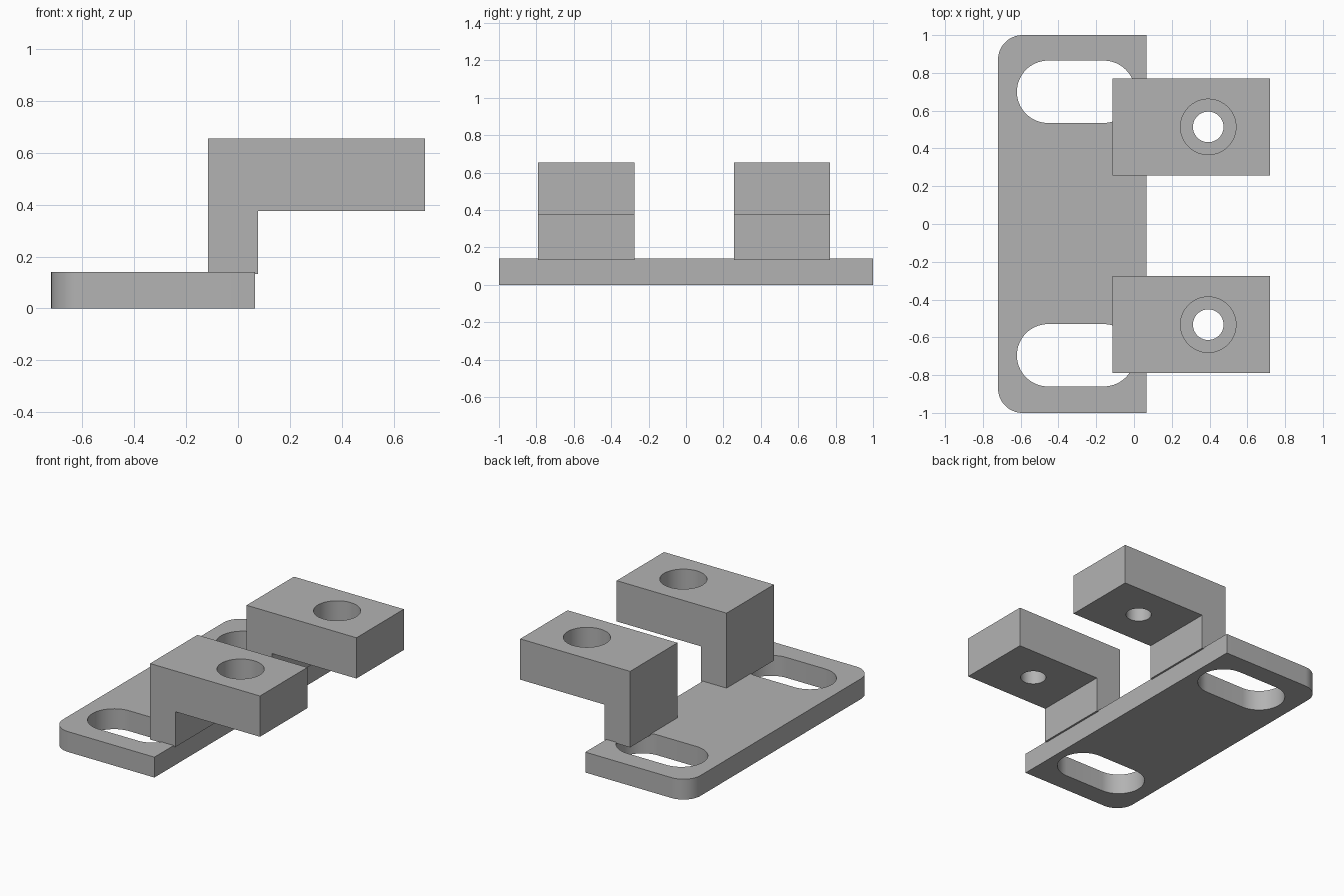
import bpy, bmesh, math

cube = bpy.data.objects.get("Cube")
if cube:
    bpy.data.objects.remove(cube, do_unlink=True)

grey = bpy.data.materials.new("plain_grey")
grey.use_nodes = True
grey.diffuse_color = (0.45, 0.45, 0.45, 1)
grey.node_tree.nodes["Principled BSDF"].inputs["Base Color"].default_value = (0.45, 0.45, 0.45, 1)


def arc(cx, cy, r, start, end, steps):
    """Points along an arc, angles in degrees."""
    angles = [math.radians(start + (end - start) * i / steps) for i in range(steps + 1)]
    return [(cx + r * math.cos(a), cy + r * math.sin(a)) for a in angles]


def prism(name, outline, low, high, axis="z"):
    """Extrude an outline along z, or an x-z outline along y."""
    place = (lambda p, h: (p[0], p[1], h)) if axis == "z" else (lambda p, h: (p[0], h, p[1]))
    bm = bmesh.new()
    base = bm.faces.new([bm.verts.new(place(p, low)) for p in outline])
    moved = bmesh.ops.extrude_face_region(bm, geom=[base])["geom"]
    shift = (0, 0, high - low) if axis == "z" else (0, high - low, 0)
    bmesh.ops.translate(bm, vec=shift, verts=[v for v in moved if isinstance(v, bmesh.types.BMVert)])
    bmesh.ops.recalc_face_normals(bm, faces=bm.faces)
    mesh = bpy.data.meshes.new(name)
    bm.to_mesh(mesh)
    bm.free()
    mesh.materials.append(grey)
    obj = bpy.data.objects.new(name, mesh)
    bpy.context.collection.objects.link(obj)
    return obj


def finish(obj, cutters):
    """Cut the holes, remove the cutters and shade the curved walls smooth."""
    bpy.ops.object.select_all(action="DESELECT")
    obj.select_set(True)
    bpy.context.view_layer.objects.active = obj
    for cutter in cutters:
        mod = obj.modifiers.new("cut", "BOOLEAN")
        mod.operation = "DIFFERENCE"
        mod.solver = "EXACT"
        mod.object = cutter
        bpy.ops.object.modifier_apply(modifier=mod.name)
        bpy.data.objects.remove(cutter, do_unlink=True)
    bpy.ops.object.shade_smooth_by_angle(angle=math.radians(30))


# Base plate: rounded on its left corners, with two slots
left, right, corner, thick = -0.72, 0.065, 0.13, 0.14
outline = [(right, -1), (right, 1)]
outline += arc(left + corner, 1 - corner, corner, 90, 180, 16)
outline += arc(left + corner, corner - 1, corner, 180, 270, 16)
plate = prism("base_plate", outline, 0, thick)
slots = []
for y in (-0.695, 0.70):
    slot = arc(-0.455, y, 0.165, 90, 270, 32) + arc(-0.16, y, 0.165, -90, 90, 32)
    slots.append(prism("slot_cutter", slot, -0.1, 0.3))
finish(plate, slots)

# Two L-shaped arms, each with a counterbored bolt hole
profile = [(-0.115, 0.133), (0.078, 0.133), (0.078, 0.375),
           (0.72, 0.375), (0.72, 0.655), (-0.115, 0.655)]
for name, y in (("front_arm", -0.533), ("back_arm", 0.514)):
    arm = prism(name, profile, y - 0.257, y + 0.257, axis="y")
    bore = prism("bore_cutter", arc(0.393, y, 0.147, 0, 354, 59), 0.48, 0.8)
    bolt = prism("bolt_cutter", arc(0.393, y, 0.081, 0, 354, 59), 0.2, 0.6)
    finish(arm, [bore, bolt])
